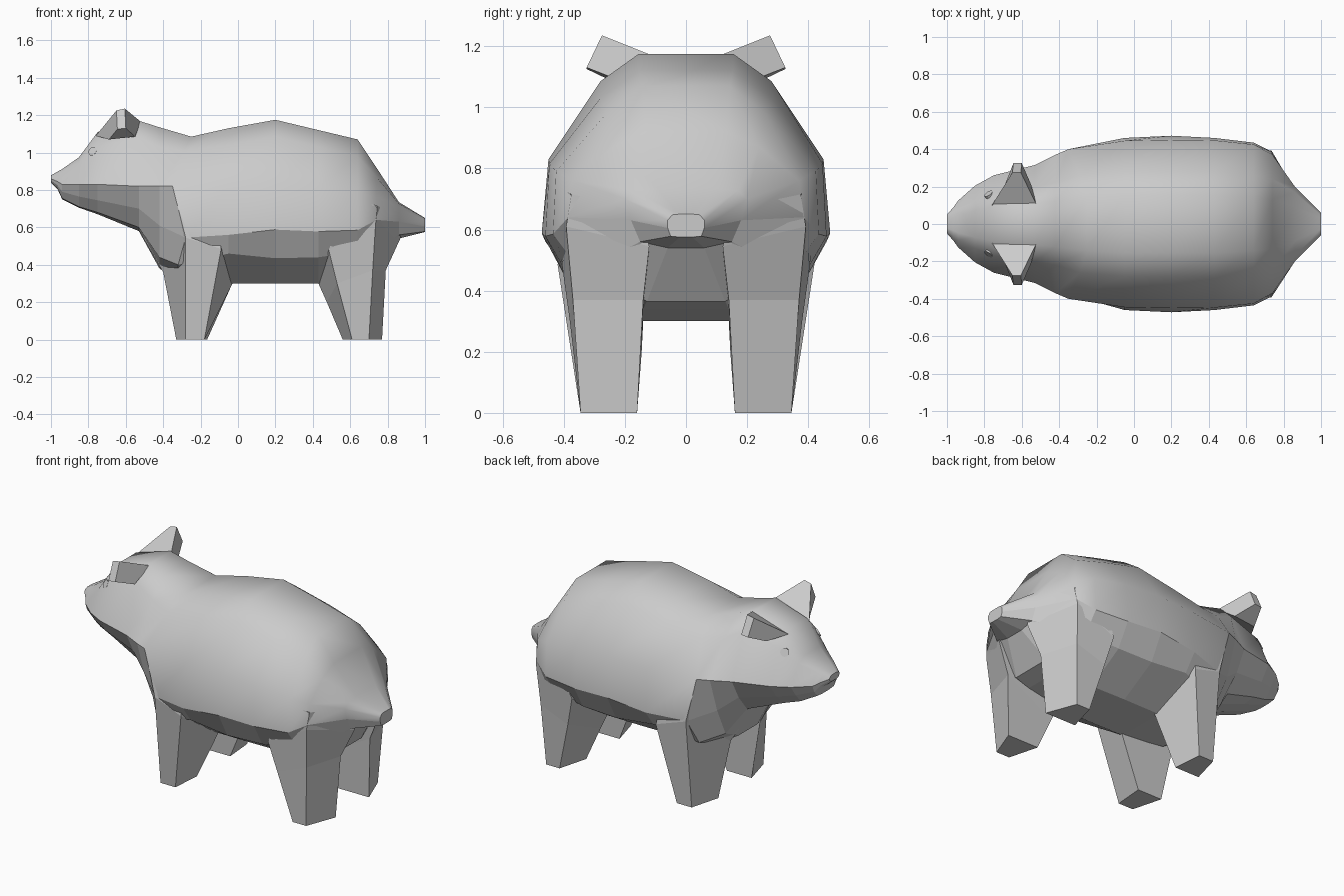
import bpy, bmesh
from mathutils import Vector


def loft(name, rings, is_smooth=lambda seg, strip: False):
    """Skin a list of closed point loops and cap both ends."""
    bm = bmesh.new()
    loops = [[bm.verts.new(p) for p in r] for r in rings]
    n = len(loops[0])
    for seg, (a, b) in enumerate(zip(loops, loops[1:])):
        for i in range(n):
            j = (i + 1) % n
            f = bm.faces.new((a[i], a[j], b[j], b[i]))
            f.smooth = is_smooth(seg, i)
    bm.faces.new(loops[0])
    bm.faces.new(loops[-1])
    bmesh.ops.recalc_face_normals(bm, faces=bm.faces)
    me = bpy.data.meshes.new(name)
    bm.to_mesh(me)
    bm.free()
    ob = bpy.data.objects.new(name, me)
    bpy.context.collection.objects.link(ob)
    return ob


def section(x, top, by, bz, cy, cz, dy, dz, ey, ez, bottom):
    """Symmetric 12-sided cross-section: back, shoulder, flank, flank edge, belly."""
    half = [(by * .55, top), (by, bz), (cy, cz), (dy, dz), (ey, ez), (ey * .4, bottom)]
    # the chest section leans: its top sits further back, its flank further forward
    xs = [x + .07, x + .03, x - .03, x + .04, x, x] if x == -.32 else [x] * 6
    right = [(xx, y, z) for xx, (y, z) in zip(xs, half)]
    return right + [(a, -b, c) for a, b, c in reversed(right)]


# head and neck, nose first
head = [
    (-1.0, .878, .04, .872, .05, .86, .045, .85, .035, .84, .838),
    (-.965, .898, .065, .89, .09, .845, .085, .825, .06, .81, .805),
    (-.94, .912, .085, .897, .125, .83, .11, .79, .08, .755, .75),
    (-.85, .975, .13, .945, .205, .83, .16, .765, .11, .71, .705),
    (-.75, 1.11, .17, 1.03, .26, .83, .20, .745, .13, .68, .67),
    (-.53, 1.17, .20, 1.08, .315, .82, .25, .70, .17, .60, .58),
    (-.42, 1.135, .22, 1.03, .37, .82, .30, .61, .22, .44, .38),
]
# trunk and tail
trunk = [
    (-.32, 1.085, .26, 1.01, .40, .82, .395, .545, .33, .40, .32),
    (-.05, 1.13, .28, 1.04, .445, .82, .46, .56, .385, .46, .30),
    (.20, 1.175, .28, 1.085, .45, .83, .472, .588, .39, .435, .30),
    (.43, 1.12, .28, 1.03, .447, .815, .46, .578, .38, .44, .30),
    (.64, 1.07, .26, .98, .425, .79, .435, .585, .35, .47, .34),
    (.74, .92, .24, .87, .37, .76, .385, .64, .32, .47, .365),
    (.86, .735, .17, .727, .20, .70, .18, .63, .15, .56, .54),
    (1.0, .65, .045, .648, .06, .63, .06, .605, .05, .578, .575),
]
# back and sides are smooth; jaw, chest and belly are faceted
loft("body", [section(*s) for s in head + trunk],
     lambda seg, strip: strip in ((0, 1, 9, 10, 11) if seg < 7 else (0, 1, 2, 8, 9, 10, 11)))

# limbs and ears, right side, from foot or tip inwards
front_leg = [
    [(-.33, .16, 0), (-.28, .345, 0), (-.18, .345, 0), (-.165, .16, 0)],
    [(-.40, .14, .36), (-.28, .402, .545), (-.09, .42, .485), (-.03, .14, .30)],
    [(-.53, .10, .585), (-.345, .395, .80), (-.12, .38, .65), (-.05, .12, .45)],
]
rear_leg = [
    [(.56, .16, 0), (.61, .345, 0), (.70, .345, 0), (.77, .16, 0)],
    [(.475, .145, .20), (.53, .38, .30), (.72, .37, .37), (.79, .14, .37)],
    [(.43, .14, .30), (.485, .405, .48), (.735, .392, .61), (.87, .12, .545)],
    [(.45, .13, .50), (.60, .432, .75), (.745, .375, .715), (.86, .16, .67)],
]
ear = [
    [(-.76, .10, 1.09), (-.52, .10, 1.165), (-.55, .21, 1.085), (-.69, .21, 1.07)],
    [(-.65, .275, 1.225), (-.605, .275, 1.235), (-.60, .325, 1.13), (-.645, .325, 1.125)],
]
for side, s in (("left", -1), ("right", 1)):
    for name, rings in (("front_leg", front_leg), ("rear_leg", rear_leg), ("ear", ear)):
        loft(f"{name}_{side}", [[(x, s * y, z) for x, y, z in r] for r in rings])
    # eye: small disc facing outward and forward
    normal = Vector((-.5, s * .75, .4)).normalized()
    bpy.ops.mesh.primitive_cylinder_add(
        vertices=12, radius=.025, depth=.04, location=(-.768, s * .148, 1.0),
        rotation=normal.to_track_quat('Z', 'Y').to_euler())
    bpy.context.object.name = f"eye_{side}"
